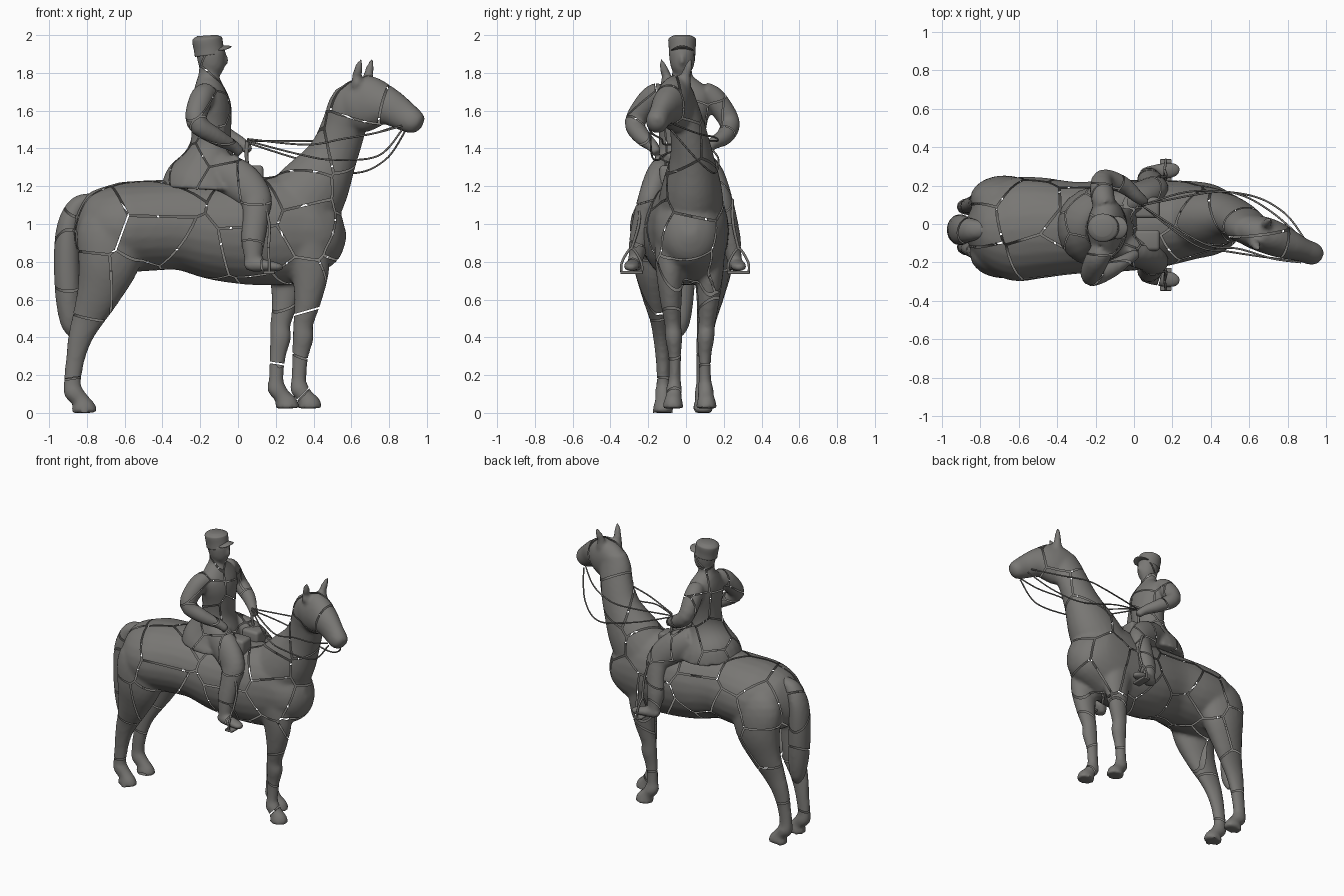
import bpy, bmesh, random
from math import cos, sin, pi
from mathutils import Vector as V

random.seed(5)
stone = bpy.data.materials.new("dark_stone")
stone.diffuse_color = (.19, .185, .175, 1)


def catmull(pts, sub):
    """Smoothly resample a list of equal-length tuples."""
    P = [pts[0]] + list(pts) + [pts[-1]]
    out = []
    for i in range(1, len(P) - 2):
        for k in range(sub):
            t = k / sub
            out.append([0.5 * (2 * b + (c - a) * t + (2 * a - 5 * b + 4 * c - d) * t * t
                        + (3 * b - a - 3 * c + d) * t ** 3)
                        for a, b, c, d in zip(P[i - 1], P[i], P[i + 1], P[i + 2])])
    return out + [list(pts[-1])]


def loft(bm, pts, floor=-9, sub=4, n=24):
    """Skin elliptical rings (x, y, z, side radius, depth radius) along a path."""
    R = catmull(pts, sub)
    C = [V(r[:3]) for r in R]
    rings = []
    for i, r in enumerate(R):
        t = (C[min(i + 1, len(C) - 1)] - C[max(i - 1, 0)]).normalized()
        side = (V((0, 1, 0)) - t * t.y).normalized()
        up = side.cross(t)
        ring = []
        for k in range(n):
            a = 2 * pi * k / n
            p = C[i] + side * cos(a) * max(r[3], .004) + up * sin(a) * max(r[4], .004)
            p.z = max(p.z, floor)
            ring.append(bm.verts.new(p))
        rings.append(ring)
    for A, B in zip(rings, rings[1:]):
        for k in range(n):
            bm.faces.new((A[k], A[(k + 1) % n], B[(k + 1) % n], B[k]))
    bm.faces.new(rings[0])
    bm.faces.new(rings[-1])


def finish(bm, name):
    bmesh.ops.recalc_face_normals(bm, faces=bm.faces[:])
    me = bpy.data.meshes.new(name)
    bm.to_mesh(me)
    bm.free()
    me.materials.append(stone)
    for p in me.polygons:
        p.use_smooth = True
    ob = bpy.data.objects.new(name, me)
    bpy.context.collection.objects.link(ob)
    return ob


def shatter(ob, voxel, count, gap=.005):
    """Fuse the parts, then split the shell into cells with thin open gaps."""
    m = ob.modifiers.new("fuse", 'REMESH')
    m.mode, m.voxel_size = 'VOXEL', voxel
    s = ob.modifiers.new("soften", 'SMOOTH')
    s.factor, s.iterations = .5, 4
    src = bpy.data.meshes.new_from_object(ob.evaluated_get(bpy.context.evaluated_depsgraph_get()))
    ob.modifiers.clear()
    co = [v.co.copy() for v in src.vertices]
    seeds = [random.choice(co)]
    while len(seeds) < count:
        seeds.append(max(random.sample(co, 6), key=lambda p: min((p - q).length for q in seeds)))
    out = bmesh.new()
    for c in seeds:
        b = bmesh.new()
        b.from_mesh(src)
        for o in sorted(seeds, key=lambda q: (q - c).length)[1:]:
            d = (o - c).normalized()
            mid = (o + c) / 2 - d * gap
            if any((v.co - mid).dot(d) > 0 for v in b.verts):
                bmesh.ops.bisect_plane(b, geom=b.verts[:] + b.edges[:] + b.faces[:],
                                       plane_co=mid, plane_no=d, clear_outer=True)
        tmp = bpy.data.meshes.new("cell")
        b.to_mesh(tmp)
        b.free()
        out.from_mesh(tmp)
        bpy.data.meshes.remove(tmp)
    out.to_mesh(ob.data)
    out.free()
    for p in ob.data.polygons:
        p.use_smooth = True
        p.material_index = 0


def tube(name, pts, r):
    cu = bpy.data.curves.new(name, 'CURVE')
    cu.dimensions, cu.bevel_depth, cu.bevel_resolution = '3D', r, 2
    cu.materials.append(stone)
    sp = cu.splines.new('POLY')
    P = catmull(pts, 8)
    sp.points.add(len(P) - 1)
    for q, p in zip(sp.points, P):
        q.co = (*p, 1)
    bpy.context.collection.objects.link(bpy.data.objects.new(name, cu))


def box(name, loc, size, bevel):
    bm = bmesh.new()
    bmesh.ops.create_cube(bm, size=1)
    for v in bm.verts:
        v.co = V(loc) + V([a * b for a, b in zip(v.co, size)])
    bmesh.ops.bevel(bm, geom=bm.edges[:], offset=bevel, segments=3, affect='EDGES', profile=.5)
    return finish(bm, name)


# Horse: trunk, neck and head (turned slightly to -y)
trunk = [(-.87, -.03, 1.0, .05, .09), (-.8, -.03, .99, .18, .18), (-.65, -.03, .98, .265, .235),
         (-.5, -.02, .99, .265, .24), (-.3, -.02, .995, .24, .24), (-.1, -.01, .965, .24, .265),
         (.1, 0, .96, .23, .285), (.3, .02, .97, .205, .285), (.43, .02, .97, .18, .22),
         (.52, .02, .99, .12, .14), (.56, .02, 1.0, .04, .06)]
neck = [(.26, .02, 1.0, .19, .22), (.4, .03, 1.19, .16, .19), (.5, .03, 1.36, .115, .135),
        (.555, .01, 1.5, .095, .12), (.59, -.02, 1.62, .085, .115), (.61, -.03, 1.7, .07, .09)]
head = [(.53, -.01, 1.67, .04, .05), (.59, -.03, 1.66, .08, .11), (.66, -.05, 1.64, .092, .152),
        (.73, -.075, 1.635, .092, .137), (.8, -.105, 1.62, .08, .1), (.875, -.135, 1.575, .062, .082),
        (.93, -.155, 1.54, .06, .068), (.955, -.165, 1.52, .045, .05), (.968, -.17, 1.51, .01, .01)]
horse = bmesh.new()
for part in (trunk, neck, head):
    loft(horse, part)
for bx, by, tx, ty in ((.63, -.105, .65, -.135), (.69, .0, .71, .025)):
    loft(horse, [(bx, by, 1.73, .03, .035), (bx, by, 1.785, .026, .026),
                 ((bx + tx) / 2, (by + ty) / 2, 1.83, .022, .022), (tx, ty, 1.875, .008, .008)])

# Horse legs
front = [(.34, .1, .93, .09, .14), (.38, .105, .76, .075, .105), (.37, .1, .6, .058, .073),
         (.345, .09, .47, .044, .054), (.345, .085, .4, .046, .056), (.33, .08, .3, .034, .044),
         (.322, .08, .18, .033, .04), (.325, .083, .13, .042, .05), (.352, .085, .09, .042, .044),
         (.375, .088, .05, .052, .062), (.38, .088, .02, .056, .066)]
hind = [(-.62, .09, 1.1, .08, .1), (-.66, .135, .97, .12, .185), (-.685, .155, .8, .11, .165),
        (-.735, .145, .64, .078, .12), (-.795, .125, .5, .052, .085), (-.835, .115, .4, .044, .065),
        (-.862, .107, .28, .038, .05), (-.877, .105, .16, .036, .046), (-.87, .105, .11, .045, .052),
        (-.835, .105, .07, .043, .045), (-.82, .106, .03, .053, .066), (-.812, .106, -.01, .055, .07)]
for s in (-1, 1):
    loft(horse, [(x - (.12 if s > 0 else 0), s * y + .02, z, a, b) for x, y, z, a, b in front], floor=.022)
    loft(horse, [(x, s * y - .015, z, a, b) for x, y, z, a, b in hind], floor=0)
shatter(finish(horse, "horse_body"), .0145, 44)

# Tail
tail = bmesh.new()
loft(tail, [(-.76, -.03, 1.135, .04, .03), (-.845, -.03, 1.1, .06, .05), (-.895, -.03, 1.0, .078, .06),
            (-.905, -.03, .85, .082, .07), (-.9, -.03, .65, .075, .07), (-.89, -.03, .52, .06, .062),
            (-.885, -.03, .45, .042, .045), (-.875, -.03, .4, .01, .012)])
shatter(finish(tail, "tail"), .014, 4)

# Rider: coat, neck and head
rider = bmesh.new()
loft(rider, [(-.18, -.015, 1.18, .215, .23), (-.175, -.015, 1.24, .2, .21), (-.155, -.02, 1.33, .155, .155),
             (-.145, -.02, 1.42, .125, .11), (-.14, -.02, 1.52, .13, .105), (-.14, -.02, 1.62, .155, .105),
             (-.15, -.02, 1.69, .16, .09), (-.155, -.02, 1.745, .105, .07), (-.155, -.02, 1.785, .055, .055),
             (-.15, -.02, 1.83, .055, .056)])
loft(rider, [(-.13, -.02, 1.785, .03, .04), (-.135, -.02, 1.82, .056, .064), (-.14, -.02, 1.87, .068, .075),
             (-.145, -.02, 1.92, .068, .075), (-.15, -.02, 1.96, .04, .05)])
loft(rider, [(-.07, -.02, 1.895, .008, .01), (-.06, -.02, 1.862, .012, .014), (-.07, -.02, 1.85, .008, .01)])

# Rider arms and hands
arms = [[(-.15, .09, 1.7), (-.165, .15, 1.66), (-.16, .23, 1.54), (-.06, .205, 1.465), (.02, .14, 1.425), (.06, .11, 1.385)],
        [(-.16, -.13, 1.7), (-.195, -.19, 1.66), (-.22, -.27, 1.54), (-.12, -.235, 1.465), (-.03, -.18, 1.415), (.015, -.155, 1.375)]]
for path in arms:
    loft(rider, [(*p, r, r) for p, r in zip(path, (.055, .063, .055, .046, .033, .026))])

# Rider legs, boots and stirrups
leg = [(-.12, .09, 1.29, .08, .1), (0, .135, 1.23, .08, .11), (.09, .18, 1.14, .068, .09),
       (.095, .215, 1.05, .056, .07), (.08, .24, .92, .055, .064), (.08, .26, .82, .04, .047),
       (.08, .27, .765, .036, .045)]
boot = [(.035, .265, .78, .025, .02), (.08, .27, .785, .037, .038), (.15, .28, .78, .042, .03),
        (.21, .287, .773, .038, .022), (.24, .29, .77, .015, .012)]
for s in (-1, 1):
    for part in (leg, boot):
        loft(rider, [(x, s * y - .005, z, a, b) for x, y, z, a, b in part], floor=.745)
    y = s * .283 - .005
    box("stirrup_tread", (.165, y, .743), (.06, .12, .016), .005)
    tube("stirrup_arch", [(.165, y - .055, .745), (.165, y - .05, .8), (.16, y, .87),
                          (.165, y + .05, .8), (.165, y + .055, .745)], .007)
    tube("stirrup_strap", [(.16, y, .87), (.165, s * .25, 1.0), (.13, s * .245, 1.13)], .008)
    box("saddle_pouch", (.07, s * .085, 1.255), (.13, .11, .11), .02)
shatter(finish(rider, "rider_body"), .0115, 32, .0035)

# Cap with peak
cap = bmesh.new()
loft(cap, [(-.15, -.02, 1.895, .071, .079), (-.155, -.02, 1.93, .071, .079), (-.162, -.02, 1.97, .074, .08),
           (-.164, -.02, 1.985, .069, .075), (-.165, -.02, 1.998, .045, .05)], n=32)
finish(cap, "cap")
peak = bmesh.new()
bmesh.ops.create_uvsphere(peak, u_segments=24, v_segments=10, radius=1)
for v in peak.verts:
    v.co = V((-.085 + .052 * v.co.x, -.02 + .06 * v.co.y, 1.935 + .009 * v.co.z + .004 * v.co.x - .015 * v.co.y ** 2))
finish(peak, "cap_peak")

# Reins
for name, pts in (
        ("upper_rein_left", [(.05, .1, 1.44), (.4, .165, 1.44), (.56, .15, 1.46), (.72, .06, 1.48), (.87, -.07, 1.53)]),
        ("lower_rein_left", [(.05, .1, 1.43), (.3, .17, 1.35), (.6, .15, 1.27), (.78, .06, 1.34), (.89, -.08, 1.5)]),
        ("upper_rein_right", [(.05, .09, 1.45), (.36, -.1, 1.42), (.55, -.13, 1.45), (.72, -.18, 1.48), (.87, -.2, 1.52)]),
        ("lower_rein_right", [(.05, .09, 1.44), (.32, -.11, 1.37), (.5, -.145, 1.34), (.74, -.18, 1.36), (.87, -.19, 1.5)])):
    tube(name, pts, .005)
tube("rein_ends", [(.05, .1, 1.44), (.045, .1, 1.37), (.05, .11, 1.3)], .01)
